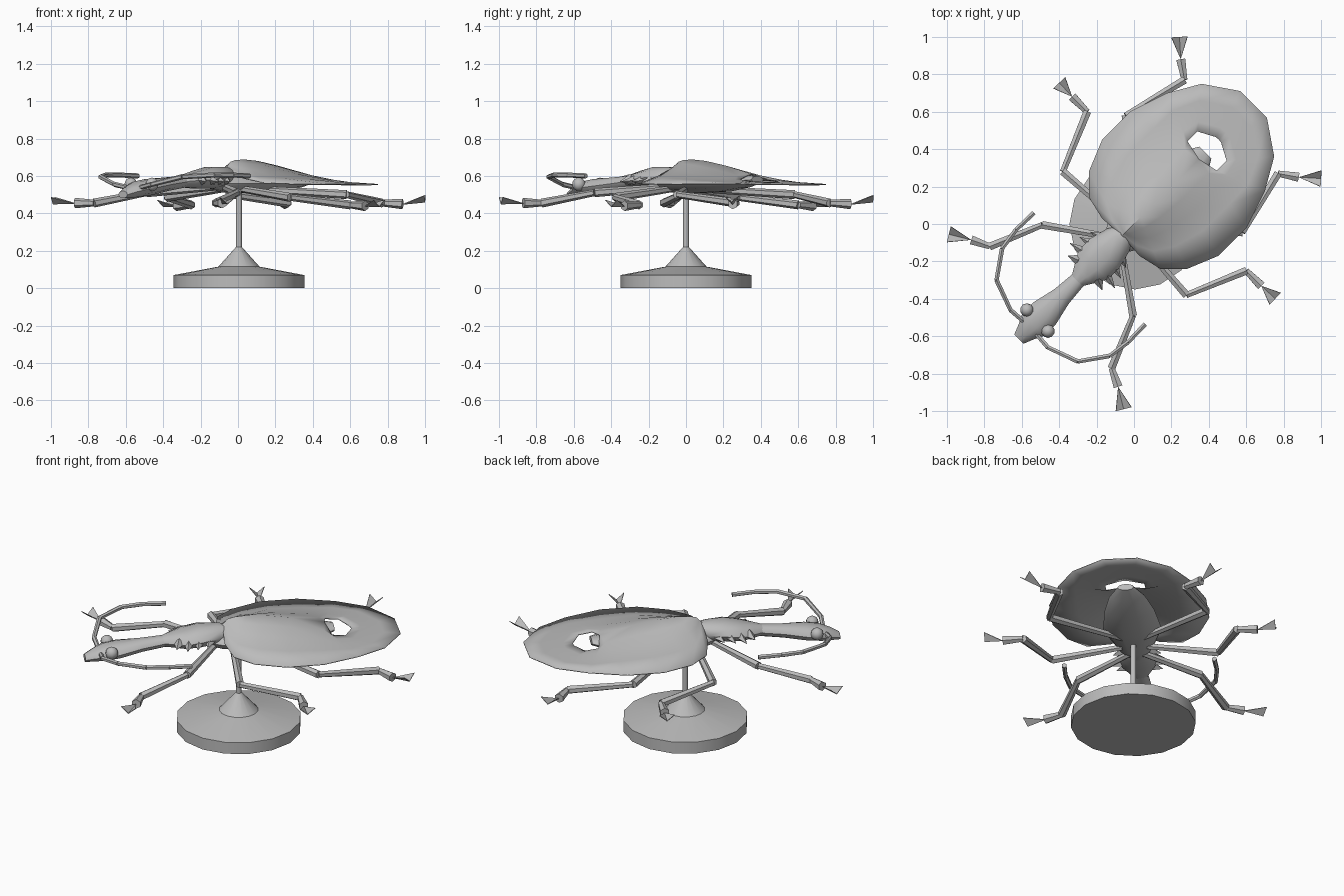
import bpy, bmesh, math
from mathutils import Vector, Matrix

cube = bpy.data.objects.get("Cube")
if cube:
    bpy.data.objects.remove(cube, do_unlink=True)

grey = bpy.data.materials.new("plain grey")
grey.use_nodes = True
colour = (0.5, 0.5, 0.5, 1)
grey.diffuse_color = colour
grey.node_tree.nodes["Principled BSDF"].inputs["Base Color"].default_value = colour

TURN = Matrix.Rotation(math.radians(45), 4, 'Z')   # body axis runs diagonally


def finish(name, bm, smooth=None, thick=0):
    bmesh.ops.remove_doubles(bm, verts=bm.verts, dist=0.0005)
    bmesh.ops.recalc_face_normals(bm, faces=bm.faces)
    mesh = bpy.data.meshes.new(name)
    bm.to_mesh(mesh)
    bm.free()
    mesh.materials.append(grey)
    ob = bpy.data.objects.new(name, mesh)
    bpy.context.collection.objects.link(ob)
    if smooth:
        bpy.ops.object.select_all(action='DESELECT')
        ob.select_set(True)
        bpy.context.view_layer.objects.active = ob
        bpy.ops.object.shade_smooth_by_angle(angle=math.radians(smooth))
    if thick:
        mod = ob.modifiers.new("thickness", 'SOLIDIFY')
        mod.thickness = thick
    return ob


def frustum(bm, a, b, r1, r2, sides=6):
    """Tapered rod between two points."""
    a, b = Vector(a), Vector(b)
    d = b - a
    m = Matrix.Translation((a + b) / 2) @ d.to_track_quat('Z', 'Y').to_matrix().to_4x4()
    bmesh.ops.create_cone(bm, cap_ends=True, segments=sides, radius1=r1, radius2=r2,
                          depth=d.length, matrix=m)


def loft(name, sections, sides=10):
    """Elliptical sections (position, half width, centre height, half height)."""
    bm = bmesh.new()
    rings = []
    for u, w, z, h in sections:
        angles = [2 * math.pi * i / sides for i in range(sides)]
        rings.append([bm.verts.new(TURN @ Vector((u, w * math.cos(a), z + h * math.sin(a))))
                      for a in angles])
    for r, s in zip(rings, rings[1:]):
        for i in range(sides):
            j = (i + 1) % sides
            bm.faces.new((r[i], r[j], s[j], s[i]))
    bm.faces.new(rings[0])
    bm.faces.new(rings[-1])
    return finish(name, bm, 45)


# Display stand: lathed foot, cone and post
bm = bmesh.new()
profile = [(0.35, 0), (0.35, 0.07), (0.11, 0.115), (0.016, 0.22), (0.016, 0.54)]
sides = 16
rings = [[bm.verts.new((0.005 + r * math.cos(2 * math.pi * i / sides),
                        r * math.sin(2 * math.pi * i / sides), z)) for i in range(sides)]
         for r, z in profile]
for r, s in zip(rings, rings[1:]):
    for i in range(sides):
        j = (i + 1) % sides
        bm.faces.new((r[i], r[j], s[j], s[i]))
bm.faces.new(rings[0])
bm.faces.new(rings[-1])
finish("display_stand", bm, 30)

# Body, collar and head
loft("abdomen", [(-0.2, 0.04, 0.56, 0.03), (-0.1, 0.1, 0.56, 0.05), (0.1, 0.165, 0.56, 0.055),
                 (0.3, 0.14, 0.565, 0.05), (0.45, 0.1, 0.572, 0.035), (0.54, 0.045, 0.58, 0.02)])
loft("collar", [(-0.05, 0.04, 0.6, 0.04), (-0.12, 0.085, 0.595, 0.055), (-0.22, 0.11, 0.59, 0.06),
                (-0.31, 0.11, 0.58, 0.05), (-0.38, 0.07, 0.575, 0.04), (-0.43, 0.04, 0.57, 0.032)])
loft("head", [(-0.41, 0.042, 0.57, 0.033), (-0.55, 0.055, 0.555, 0.038), (-0.68, 0.085, 0.54, 0.045),
              (-0.76, 0.085, 0.53, 0.042), (-0.82, 0.055, 0.515, 0.035), (-0.87, 0.035, 0.5, 0.02)])

# Collar spikes along both edges
bm = bmesh.new()
for side in (-1, 1):
    for u, tip in ((-0.17, 0.135), (-0.23, 0.155), (-0.29, 0.17), (-0.345, 0.13)):
        frustum(bm, TURN @ Vector((u, side * 0.07, 0.58)),
                TURN @ Vector((u - 0.025, side * tip, 0.57)), 0.032, 0.001, 4)
finish("collar_spikes", bm)

# Eyes
for side, name in ((-1, "left_eye"), (1, "right_eye")):
    bm = bmesh.new()
    bmesh.ops.create_uvsphere(bm, u_segments=10, v_segments=8, radius=0.036,
                              matrix=Matrix.Translation(TURN @ Vector((-0.73, side * 0.08, 0.555))))
    finish(name, bm, 60)

# Wing shell: outline joined to the central ridge and the tail opening
outline = [(-0.09, 0, 0.645), (-0.10, 0.14, 0.59), (-0.07, 0.27, 0.565), (0.03, 0.37, 0.56),
           (0.20, 0.44, 0.56), (0.41, 0.44, 0.56), (0.62, 0.37, 0.56), (0.785, 0.275, 0.557),
           (0.905, 0.10, 0.555), (0.905, 0, 0.555)]
ridge = [(-0.06, 0, 0.675), (-0.02, 0, 0.685), (0.05, 0, 0.688), (0.15, 0, 0.68),
         (0.3, 0, 0.655), (0.49, 0, 0.612), (0.515, 0.11, 0.582), (0.59, 0.11, 0.572),
         (0.638, 0.02, 0.567), (0.64, 0, 0.567)]
fall = [(0, 1), (0.2, 0.82), (0.4, 0.55), (0.65, 0.25), (1, 0)]   # (outward, height left)
bm = bmesh.new()
for side in (-1, 1):
    rows = []
    for o, r in zip(outline, ridge):
        row = []
        for t, h in fall:
            p = Vector(r).lerp(Vector(o), t)
            p.z = o[2] + (r[2] - o[2]) * h
            p.y *= side
            row.append(bm.verts.new(TURN @ p))
        rows.append(row)
    for a, b in zip(rows, rows[1:]):
        for i in range(len(fall) - 1):
            bm.faces.new((a[i], a[i + 1], b[i + 1], b[i]))
finish("wing_shell", bm, 40, 0.005)

# Legs: hip, knee, ankle, toe and claw tip; swapping x and y mirrors across the body axis
legs = {
    "front": [(-0.07, -0.12, 0.54), (-0.005, -0.49, 0.51), (-0.12, -0.77, 0.455),
              (-0.085, -0.87, 0.455), (-0.055, -0.99, 0.47)],
    "middle": [(0.02, -0.08, 0.53), (0.28, -0.38, 0.485), (0.6, -0.25, 0.445),
               (0.68, -0.33, 0.44), (0.755, -0.4, 0.455)],
    "hind": [(0.08, 0.0, 0.53), (0.58, -0.045, 0.5), (0.77, 0.27, 0.455),
             (0.88, 0.25, 0.45), (1.0, 0.243, 0.48)],
}
thickness = [(0.018, 0.024), (0.018, 0.024), (0.018, 0.028)]
for name, points in legs.items():
    for label in ("left", "right"):
        pts = [Vector(p) if label == "left" else Vector((p[1], p[0], p[2])) for p in points]
        bm = bmesh.new()
        for a, b, (r1, r2) in zip(pts, pts[1:4], thickness):
            frustum(bm, a, b, r1, r2)
        finish(f"{name}_{label}_leg", bm, 30)
        # Folded fan-shaped claw
        bm = bmesh.new()
        root, tip = pts[3], pts[4]
        across = (tip - root).cross(Vector((0, 0, 1))).normalized() * 0.042
        up = Vector((0, 0, 0.018))
        a, m, b, r = [bm.verts.new(p) for p in (tip + across + up, tip - up, tip - across + up, root)]
        bm.faces.new((r, a, m))
        bm.faces.new((r, m, b))
        finish(f"{name}_{label}_claw", bm, None, 0.004)

# Swept-back feelers
feeler = [(-0.53, -0.58, 0.535), (-0.46, -0.66, 0.555), (-0.3, -0.735, 0.595),
          (-0.13, -0.705, 0.605), (-0.03, -0.63, 0.605), (0.06, -0.535, 0.6)]
for label in ("left", "right"):
    pts = [p if label == "left" else (p[1], p[0], p[2]) for p in feeler]
    bm = bmesh.new()
    for a, b in zip(pts, pts[1:]):
        frustum(bm, a, b, 0.013, 0.014)
    finish(f"{label}_feeler", bm, 30)
